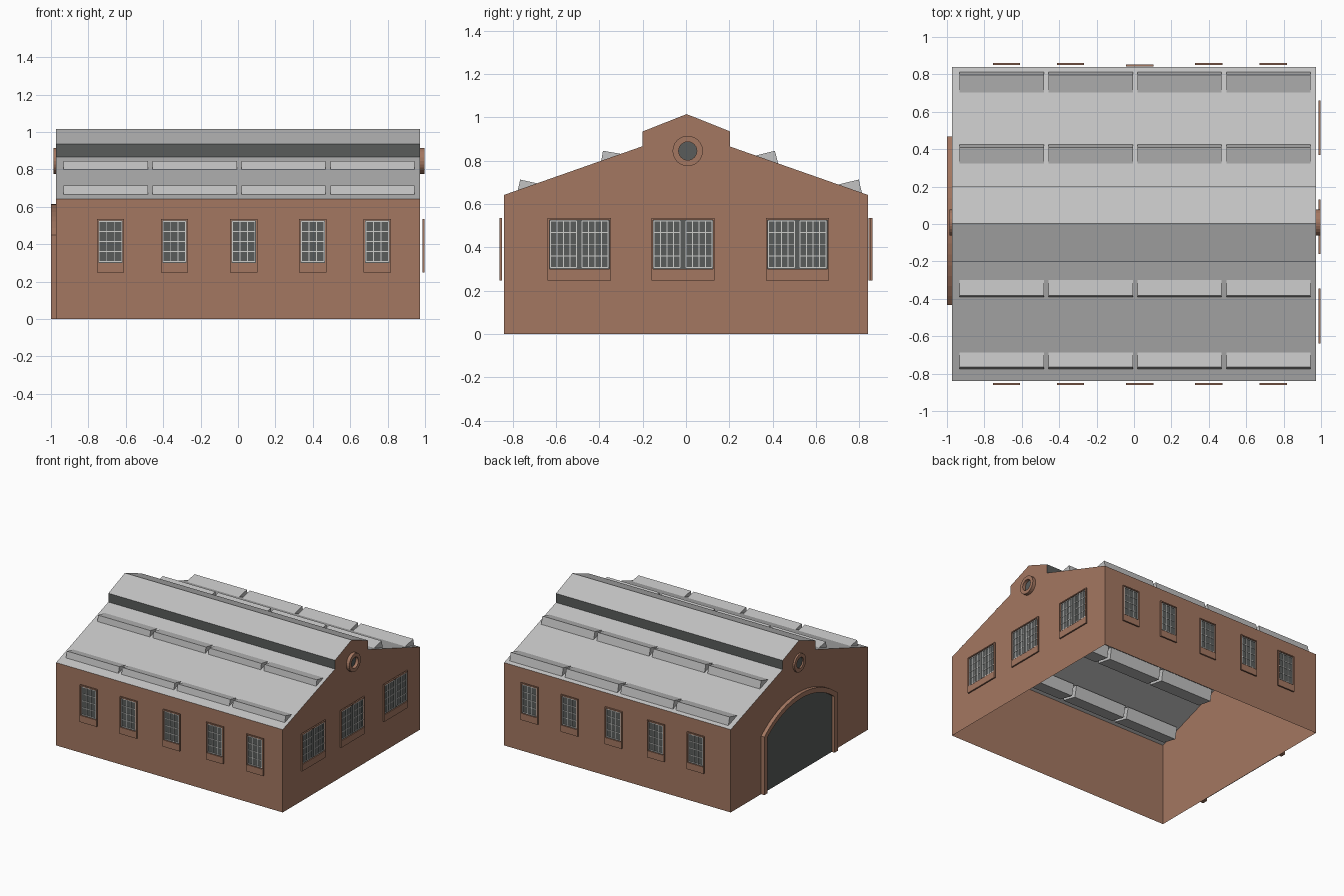
import bpy, bmesh, math
from mathutils import Matrix, Vector

if "Cube" in bpy.data.objects:
    bpy.data.objects.remove(bpy.data.objects["Cube"])


def material(name, r, g, b):
    m = bpy.data.materials.new(name)
    m.diffuse_color = (r, g, b, 1)
    m.use_nodes = True
    m.node_tree.nodes["Principled BSDF"].inputs["Base Color"].default_value = m.diffuse_color
    return m


BRICK = material("brick", 0.37, 0.185, 0.12)
ROOF = material("roof grey", 0.54, 0.54, 0.54)
DARK = material("dark glass", 0.10, 0.107, 0.105)
BAR = material("window bar", 0.62, 0.62, 0.60)
MATS = [BRICK, ROOF, DARK, BAR]
B, R, D, W = range(4)
WX, WY = 0.972, 0.84          # half size of the walls


def finish(name, bm, matrix=None):
    if matrix:
        bm.transform(matrix)
    me = bpy.data.meshes.new(name)
    bm.to_mesh(me)
    bm.free()
    for m in MATS:
        me.materials.append(m)
    ob = bpy.data.objects.new(name, me)
    bpy.context.collection.objects.link(ob)
    return ob


def box(bm, x0, x1, y0, y1, z0, z1, mat):
    size = Matrix.Diagonal((x1 - x0, y1 - y0, z1 - z0, 1))
    pos = Matrix.Translation(((x0 + x1) / 2, (y0 + y1) / 2, (z0 + z1) / 2))
    vs = bmesh.ops.create_cube(bm, size=1, matrix=pos @ size)["verts"]
    for f in {f for v in vs for f in v.link_faces}:
        f.material_index = mat


def prism(bm, pts, x0, x1, mat):
    """Extrude a closed (y, z) outline along x."""
    f = bm.faces.new([bm.verts.new((x0, y, z)) for y, z in pts])
    f.material_index = mat
    new = bmesh.ops.extrude_face_region(bm, geom=[f], use_keep_orig=True)["geom"]
    bmesh.ops.translate(bm, vec=(x1 - x0, 0, 0),
                        verts=[v for v in new if isinstance(v, bmesh.types.BMVert)])
    bmesh.ops.recalc_face_normals(bm, faces=bm.faces)


def wall_frame(origin, outward):
    """Local x runs along the wall, y points into it, z is up."""
    n = Vector(outward)
    y, z = -n, Vector((0, 0, 1))
    x = y.cross(z)
    return Matrix.Translation(origin) @ Matrix((x, y, z)).transposed().to_4x4()


# Open-bottomed hall: brick walls, grey roof slopes, dark clerestory sides
bm = bmesh.new()
prism(bm, [(-WY, 0), (WY, 0), (WY, .642), (.204, .865), (.204, .935), (.003, 1.015),
           (-.2, .935), (-.2, .867), (-WY, .642)], -WX, WX, B)
for f in list(bm.faces):
    if f.normal.z < -.9:
        bm.faces.remove(f)
    elif f.normal.z > .5:
        f.material_index = R
    elif abs(f.normal.y) > .9 and f.calc_center_median().z > .8:
        f.material_index = D
finish("hall", bm)

# Rows of tilted skylight boxes set through the roof: peak and tilt direction
for name, py, pz, ty, tz in [("front_low", -.765, .713, .08, -.018),
                             ("front_high", -.383, .846, .08, -.014),
                             ("back_low", .797, .713, -.095, -.023),
                             ("back_high", .41, .846, -.09, -.023)]:
    p, t = Vector((py, pz)), Vector((ty, tz)).normalized()
    d = Vector((-t.y, t.x)) if t.x < 0 else Vector((t.y, -t.x))
    t, d = t * .13, d * .09
    bm = bmesh.new()
    for i in range(4):
        x = -.932 + i * .4755
        prism(bm, [tuple(q) for q in (p, p + t, p + t + d, p + d)], x, x + .45, R)
    finish("skylights_" + name, bm)


def window(name, origin, outward, sashes, cols, depth=.021):
    w, z0, z1, e = .146 * sashes, .30, .535, .008
    a, b = -w / 2, w / 2
    near, back = -depth, -depth + .011
    bm = bmesh.new()
    # brick surround and apron
    box(bm, a, b, near, back, .248, z0, B)
    box(bm, a, b, near, back, z1 - e, z1, B)
    box(bm, a, a + e, near, back, z0, z1 - e, B)
    box(bm, b - e, b, near, back, z0, z1 - e, B)
    # glass
    box(bm, a + e, b - e, back - .003, back, z0, z1 - e, D)
    # glazing bars for each sash
    for s in range(sashes):
        l, r = a + s * .146 + .013, a + (s + 1) * .146 - .013
        lo, hi, t = z0 + .008, z1 - .014, .0022
        for i in range(cols + 1):
            x = l + (r - l) * i / cols
            box(bm, x - t, x + t, back - .006, back - .003, lo, hi, W)
        for i in range(5):
            z = lo + (hi - lo) * i / 4
            box(bm, l, r, back - .006, back - .003, z - t, z + t, W)
    finish(name, bm, wall_frame(origin, outward))


# Five windows along each long side, three pairs on the right gable
for i, x in enumerate((-.682, -.34, .03, .4, .744)):
    window(f"front_window_{i}", (x, -WY, 0), (0, -1, 0), 1, 3)
    window(f"back_window_{i}", (x, WY, 0), (0, 1, 0), 1, 3, .012 if i == 2 else .021)
for i, y in enumerate((-.492, -.014, .514)):
    window(f"gable_window_{i}", (WX, y, 0), (1, 0, 0), 2, 4, .026)

# Round gable windows: brick ring and dark pane
for name, side, depth in (("right", 1, .026), ("left", -1, .014)):
    bm = bmesh.new()
    n = 24
    loops = []
    for r, y in ((.07, 0), (.07, -depth), (.042, -depth), (.042, -.002)):
        loops.append([bm.verts.new((r * math.cos(k * math.tau / n), y,
                                    r * math.sin(k * math.tau / n))) for k in range(n)])
    for p, q in zip(loops, loops[1:]):
        for k in range(n):
            j = (k + 1) % n
            bm.faces.new((p[k], p[j], q[j], q[k]))
    bm.faces.new(loops[-1]).material_index = D
    bmesh.ops.recalc_face_normals(bm, faces=bm.faces)
    pane = [f for f in bm.faces if f.material_index == D][0]
    if pane.normal.y > 0:
        bmesh.ops.reverse_faces(bm, faces=bm.faces)
    finish("round_window_" + name, bm, wall_frame((side * WX, .008, .845), (side, 0, 0)))


def arch(half, spring, top, n=16):
    """Arch outline: straight legs and a circular crown, centred on y = 0.018."""
    rise = top - spring
    rad = (half * half + rise * rise) / (2 * rise)
    a = math.asin(half / rad)
    crown = [(.018 + rad * math.sin(t), top - rad + rad * math.cos(t))
             for t in (-a + 2 * a * k / n for k in range(n + 1))]
    return [(.018 - half, 0)] + crown + [(.018 + half, 0)]


# Arched doorway on the left gable
outer, inner = arch(.45, .45, .615), arch(.41, .435, .578)
bm = bmesh.new()
prism(bm, outer + inner[::-1], -1.0, -WX, B)
finish("door_arch", bm)
bm = bmesh.new()
prism(bm, inner, -WX - .004, -WX - .0005, D)
finish("door_panel", bm)
